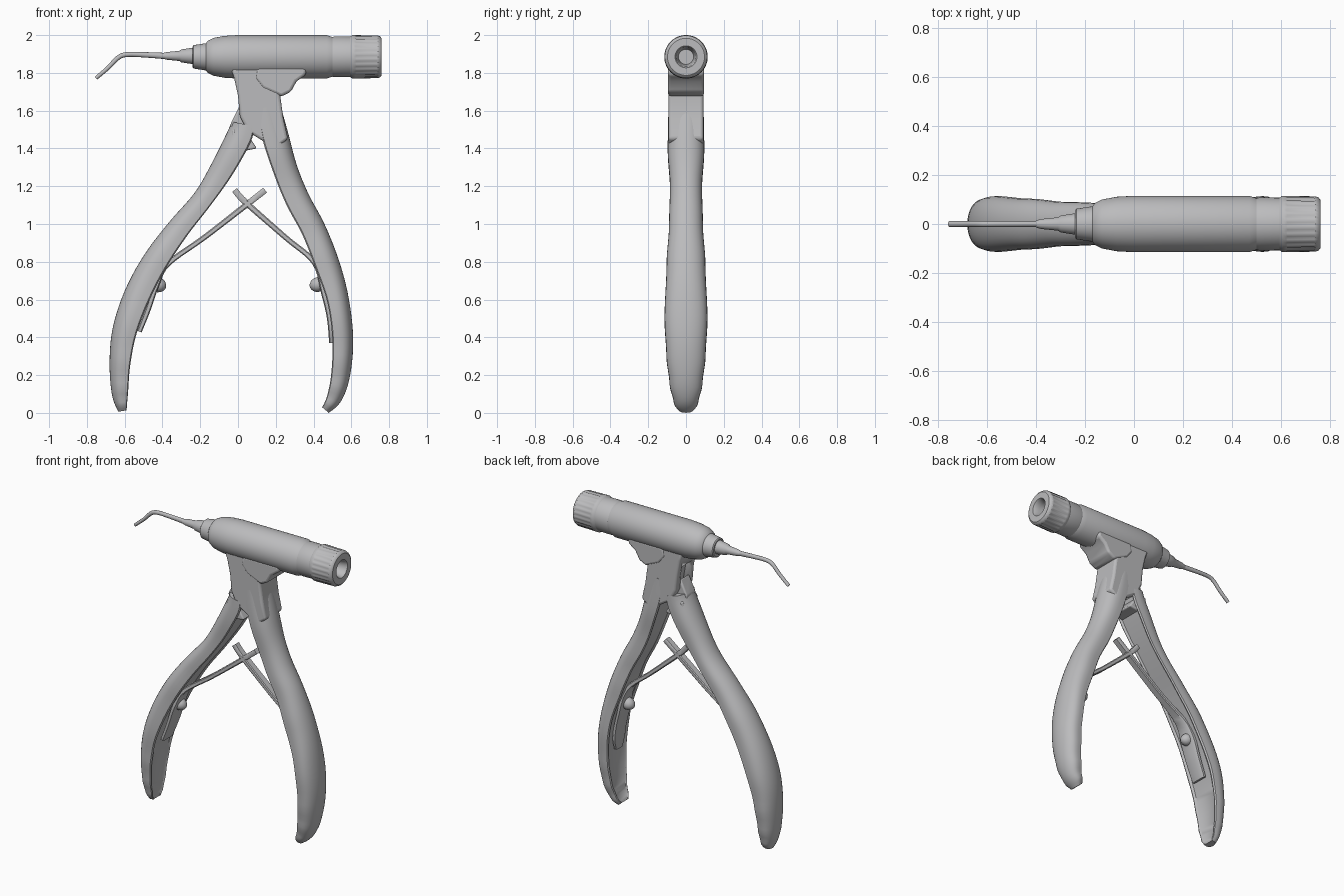
import bpy, bmesh, math
from mathutils import Vector

cube = bpy.data.objects.get("Cube")
if cube:
    bpy.data.objects.remove(cube, do_unlink=True)

steel = bpy.data.materials.new("satin grey steel")
steel.use_nodes = True
GREY = (0.5, 0.5, 0.51, 1)
steel.diffuse_color = GREY
steel.node_tree.nodes["Principled BSDF"].inputs["Base Color"].default_value = GREY


def finish(name, bm, angle=35, bevel=0):
    bmesh.ops.recalc_face_normals(bm, faces=bm.faces)
    mesh = bpy.data.meshes.new(name)
    bm.to_mesh(mesh)
    bm.free()
    mesh.materials.append(steel)
    ob = bpy.data.objects.new(name, mesh)
    bpy.context.collection.objects.link(ob)
    bpy.ops.object.select_all(action='DESELECT')
    ob.select_set(True)
    bpy.context.view_layer.objects.active = ob
    if bevel:
        mod = ob.modifiers.new("rounded edges", 'BEVEL')
        mod.width = bevel
        mod.segments = 3
    bpy.ops.object.shade_smooth_by_angle(angle=math.radians(angle))
    return ob


def skin(name, rings, angle=35):
    """Bridge a list of point rings and close both ends."""
    bm = bmesh.new()
    loops = [[bm.verts.new(p) for p in ring] for ring in rings]
    n = len(loops[0])
    for a, b in zip(loops, loops[1:]):
        for i in range(n):
            j = (i + 1) % n
            bm.faces.new((a[i], a[j], b[j], b[i]))
    bm.faces.new(loops[0])
    bm.faces.new(loops[-1])
    return finish(name, bm, angle)


def lathe(name, profile, origin, axis=(1, 0, 0), sides=48, flutes=None):
    """Revolve (distance, radius) points; rings listed in flutes get grooves."""
    turn = Vector((1, 0, 0)).rotation_difference(Vector(axis))
    rings = []
    for k, (d, r) in enumerate(profile):
        ring = []
        for i in range(sides):
            a = math.tau * i / sides
            rr = r * 0.96 if flutes and k in flutes and i % 4 == 0 else r
            p = Vector((d, rr * math.cos(a), rr * math.sin(a)))
            ring.append(Vector(origin) + turn @ p)
        rings.append(ring)
    return skin(name, rings)


def spline(pts, steps=5):
    """Smooth path through the given tuples."""
    pts = [Vector(p) for p in pts]
    out = []
    for i in range(len(pts) - 1):
        a, b, c, d = (pts[max(i - 1, 0)], pts[i], pts[i + 1],
                      pts[min(i + 2, len(pts) - 1)])
        for s in range(steps):
            t = s / steps
            out.append(0.5 * (2 * b + (c - a) * t + (2 * a - 5 * b + 4 * c - d) * t * t
                              + (3 * b - a - 3 * c + d) * t ** 3))
    return out + [pts[-1]]


def sweep(name, path, section, width, side=1, angle=35):
    """Sweep a unit section along (x, z, thickness) stations."""
    pts = spline(path)
    rings = []
    for i, p in enumerate(pts):
        q = pts[min(i + 1, len(pts) - 1)] - pts[max(i - 1, 0)]
        n = Vector((q.y, 0, -q.x)).normalized() * side
        rings.append([Vector((p.x, w * width(p.y), p.y)) + n * u * p.z
                      for u, w in section])
    return skin(name, rings, angle)


def slab(name, outline, half, bevel=0.015):
    """Extrude an (x, z) outline to both sides of the middle plane."""
    bm = bmesh.new()
    face = bm.faces.new([bm.verts.new((x, -half, z)) for x, z in outline])
    ext = bmesh.ops.extrude_face_region(bm, geom=[face])
    bmesh.ops.translate(bm, vec=(0, 2 * half, 0),
                        verts=[v for v in ext["geom"] if isinstance(v, bmesh.types.BMVert)])
    return finish(name, bm, 40, bevel)


def table(rows):
    def look(z):
        for (a, u), (b, v) in zip(rows, rows[1:]):
            if z <= b:
                t = max(0, (z - a) / (b - a))
                return u + (v - u) * t * t * (3 - 2 * t)
        return rows[-1][1]
    return look


# Sections: domed grip with a dished inner face, flat strip, round wire
dome = [(-0.2 + 0.7 * math.sin(math.pi * i / 16) ** 0.8, math.cos(math.pi * i / 16))
        for i in range(17)]
dome += [(-0.45, -0.97), (-0.5, -0.88), (-0.42, -0.75),
         (-0.42, 0.75), (-0.5, 0.88), (-0.45, 0.97)]
strip = [(0.5, 0.8), (0.5, -0.8), (0.3, -1), (-0.3, -1),
         (-0.5, -0.8), (-0.5, 0.8), (-0.3, 1), (0.3, 1)]
wire = [(0.5 * math.cos(math.tau * i / 12), math.sin(math.tau * i / 12)) for i in range(12)]

# Barrel, fluted end cap and tapered nozzle
AXIS = (0, 0, 1.885)
lathe("barrel", [(-0.24, 0.055), (-0.235, 0.062), (-0.17, 0.072), (-0.16, 0.085),
                 (-0.13, 0.1), (-0.07, 0.111), (0, 0.115), (0.47, 0.115),
                 (0.5, 0.105), (0.51, 0.108), (0.6, 0.107)], AXIS)
lathe("end_cap", [(0.58, 0.1), (0.595, 0.108), (0.605, 0.115), (0.62, 0.115),
                  (0.625, 0.115), (0.735, 0.113), (0.74, 0.113), (0.753, 0.108),
                  (0.76, 0.098), (0.76, 0.058), (0.75, 0.052), (0.72, 0.048),
                  (0.66, 0.04)], AXIS, sides=96, flutes=(4, 5))
lathe("nozzle", [(-0.4, 0.014), (-0.38, 0.02), (-0.31, 0.027), (-0.3, 0.034),
                 (-0.25, 0.042), (-0.22, 0.046)], (0, 0, 1.89))
sweep("bent_tip", [(-0.36, 1.888, 0.034), (-0.5, 1.896, 0.028), (-0.59, 1.897, 0.026),
                   (-0.635, 1.88, 0.025), (-0.69, 1.825, 0.022), (-0.752, 1.772, 0.02)],
      wire, lambda z: 0.012, angle=60)

# Head under the barrel, with a slot that takes the hinge tongue
head = slab("head", [(-0.04, 1.83), (-0.02, 1.77), (0, 1.68), (0.01, 1.57), (0.05, 1.49),
                     (0.14, 1.435), (0.2, 1.4), (0.265, 1.45), (0.24, 1.56),
                     (0.222, 1.69), (0.24, 1.83)], 0.092)
cutter = slab("slot_cutter", [(-0.1, 1.72), (0.03, 1.72), (0.09, 1.4), (-0.1, 1.4)], 0.05, 0)
cutter.hide_render = True
cut = head.modifiers.new("slot", 'BOOLEAN')
cut.object = cutter
bpy.context.view_layer.objects.active = head
for mod in list(head.modifiers):
    if mod.type in {'BEVEL', 'BOOLEAN'}:
        bpy.ops.object.modifier_apply(modifier=mod.name)
bpy.data.objects.remove(cutter, do_unlink=True)
slab("saddle", [(0.1, 1.83), (0.09, 1.77), (0.13, 1.72), (0.23, 1.675),
                (0.28, 1.7), (0.31, 1.755), (0.36, 1.79), (0.36, 1.83)], 0.096)

# Hinge tongue and jaw of the moving handle
slab("hinge_tongue", [(0.01, 1.63), (-0.04, 1.53), (-0.03, 1.44),
                      (0.06, 1.44), (0.08, 1.52)], 0.048, 0.01)
slab("jaw", [(-0.03, 1.5), (0.02, 1.5), (0.06, 1.46), (0.1, 1.4), (0.02, 1.385),
             (-0.04, 1.4)], 0.08, 0.01)

# Grips
grip_width = table([(0, 0.035), (0.05, 0.065), (0.15, 0.087), (0.3, 0.104), (0.5, 0.114),
                    (0.8, 0.103), (1.0, 0.09), (1.2, 0.085), (1.4, 0.097), (1.7, 0.092)])
sweep("right_handle", [(0.025, 1.53, 0.12), (0.005, 1.46, 0.135), (-0.085, 1.29, 0.125),
                       (-0.185, 1.135, 0.108), (-0.32, 0.97, 0.12), (-0.44, 0.8, 0.135),
                       (-0.535, 0.62, 0.14), (-0.6, 0.435, 0.13), (-0.625, 0.26, 0.11),
                       (-0.625, 0.1, 0.085), (-0.612, 0.01, 0.045)], dome, grip_width, 1)
sweep("left_handle", [(0.165, 1.62, 0.12), (0.195, 1.475, 0.14), (0.25, 1.29, 0.13),
                      (0.315, 1.13, 0.13), (0.4, 0.97, 0.13), (0.475, 0.78, 0.13),
                      (0.53, 0.595, 0.115), (0.555, 0.387, 0.11), (0.543, 0.2, 0.1),
                      (0.51, 0.08, 0.08), (0.463, 0.015, 0.045)], dome, grip_width, -1)

# Crossed leaf springs, broad where they lie in the grips
leaf_width = table([(0.35, 0.03), (0.45, 0.055), (0.65, 0.06), (0.9, 0.026), (1.2, 0.022)])
sweep("right_spring", [(0.143, 1.18, 0.032), (0.1, 1.145, 0.032), (-0.17, 0.935, 0.028),
                       (-0.37, 0.79, 0.028), (-0.43, 0.68, 0.028), (-0.475, 0.55, 0.028),
                       (-0.522, 0.43, 0.025)], strip, leaf_width)
sweep("left_spring", [(-0.018, 1.18, 0.032), (0.04, 1.115, 0.032), (0.25, 0.93, 0.028),
                      (0.405, 0.795, 0.028), (0.455, 0.63, 0.028), (0.485, 0.5, 0.028),
                      (0.495, 0.37, 0.025)], strip, leaf_width)

# Domed screws holding the springs
for name, x, axis in (("right_screw", -0.455, (0.9, 0, -0.35)),
                      ("left_screw", 0.455, (-0.9, 0, -0.3))):
    lathe(name, [(-0.02, 0.026), (0.02, 0.026), (0.022, 0.038), (0.045, 0.038),
                 (0.062, 0.03), (0.074, 0.016), (0.078, 0.005)], (x, 0, 0.69), axis, 20)
